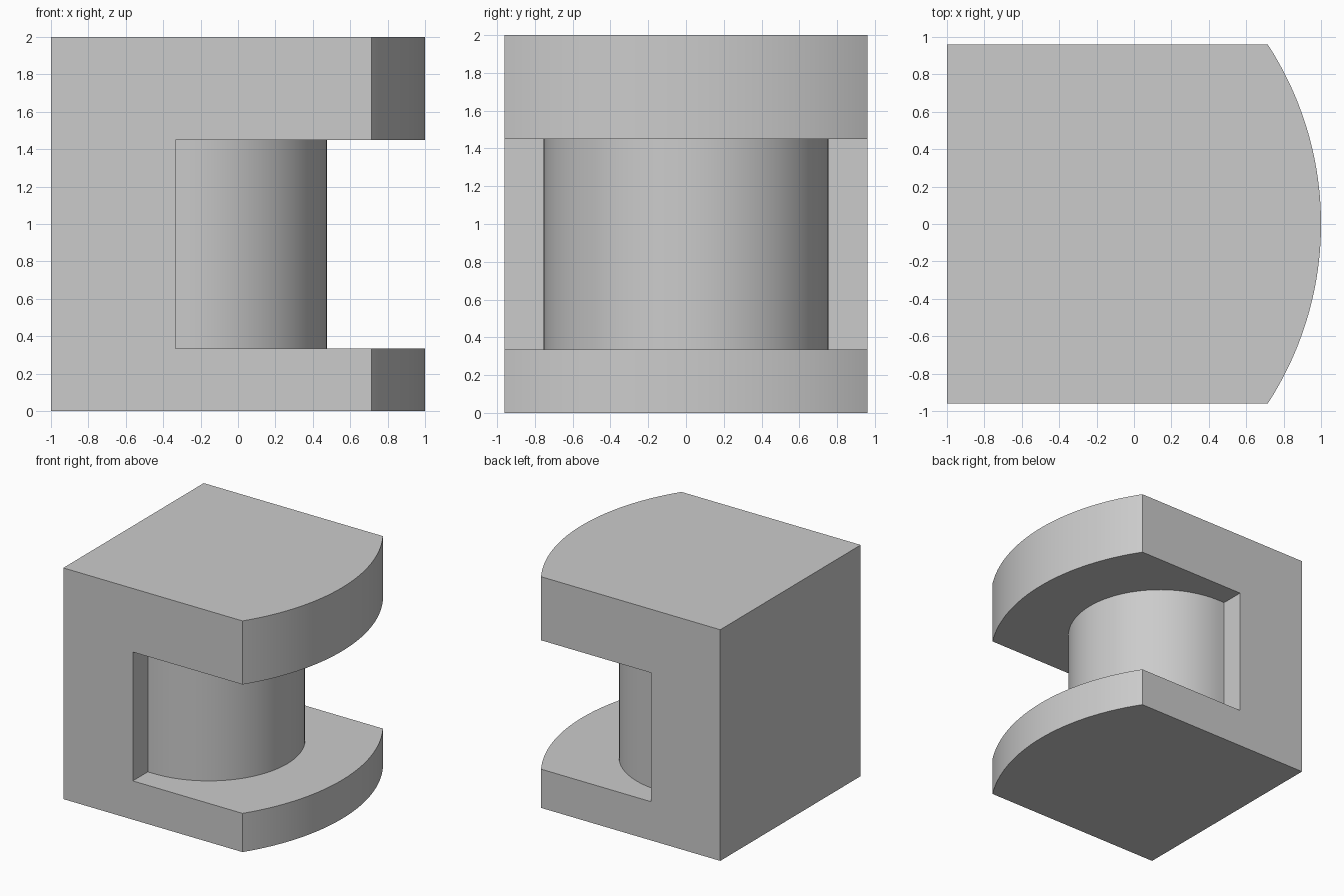
import bpy
import bmesh
from math import asin, cos, pi, sin

default = bpy.data.objects.get("Cube")
if default:
    bpy.data.objects.remove(default, do_unlink=True)

BACK, WALL, TIP = -1.0, -0.335, 1.0      # x of rear face, recess wall, front of curve
HALF_WIDTH, CORNER = 0.96, 0.715         # y half width, x where the curve starts
LOW, HIGH, TOP = 0.335, 1.45, 2.0        # recess floor, recess ceiling, total height
CORE_RADIUS, CORE_TIP = 0.755, 0.475

grey = bpy.data.materials.new("plain grey")
grey.use_nodes = True
colour = (0.6, 0.6, 0.6, 1)
grey.diffuse_color = colour
grey.node_tree.nodes["Principled BSDF"].inputs["Base Color"].default_value = colour


def arc(centre_x, radius, half_angle, steps=64):
    """Points of an arc that bulges towards +x."""
    angles = [half_angle * (2 * i / steps - 1) for i in range(steps + 1)]
    return [(centre_x + radius * cos(a), radius * sin(a)) for a in angles]


def prism(name, outline, bottom, top):
    """Extrude a plan outline upwards into a solid."""
    bm = bmesh.new()
    face = bm.faces.new([bm.verts.new((x, y, bottom)) for x, y in outline])
    result = bmesh.ops.extrude_face_region(bm, geom=[face])
    verts = [v for v in result["geom"] if isinstance(v, bmesh.types.BMVert)]
    bmesh.ops.translate(bm, verts=verts, vec=(0, 0, top - bottom))
    bmesh.ops.recalc_face_normals(bm, faces=bm.faces)
    mesh = bpy.data.meshes.new(name)
    bm.to_mesh(mesh)
    bm.free()
    mesh.materials.append(grey)
    obj = bpy.data.objects.new(name, mesh)
    bpy.context.collection.objects.link(obj)
    return obj


def activate(obj):
    bpy.ops.object.select_all(action="DESELECT")
    obj.select_set(True)
    bpy.context.view_layer.objects.active = obj


# Housing: block with a bowed front
sagitta = TIP - CORNER
bow_radius = (HALF_WIDTH ** 2 + sagitta ** 2) / (2 * sagitta)
bow = arc(TIP - bow_radius, bow_radius, asin(HALF_WIDTH / bow_radius))
housing = prism("housing", bow + [(BACK, HALF_WIDTH), (BACK, -HALF_WIDTH)], 0, TOP)

# Recess through the front, leaving a back wall and two plates
recess = prism("recess_cutter", [(WALL, -2), (2, -2), (2, 2), (WALL, 2)], LOW, HIGH)
recess.hide_render = True
cut = housing.modifiers.new("recess", "BOOLEAN")
cut.operation = "DIFFERENCE"
cut.solver = "EXACT"
cut.object = recess
activate(housing)
bpy.ops.object.modifier_apply(modifier=cut.name)
bpy.data.objects.remove(recess, do_unlink=True)

# Core: rounded post set into the wall and both plates
embed = 0.02
nose = arc(CORE_TIP - CORE_RADIUS, CORE_RADIUS, pi / 2)
root = WALL - embed
core = prism("core", nose + [(root, CORE_RADIUS), (root, -CORE_RADIUS)],
             LOW - embed, HIGH + embed)

for part in (housing, core):
    activate(part)
    bpy.ops.object.shade_smooth_by_angle()
